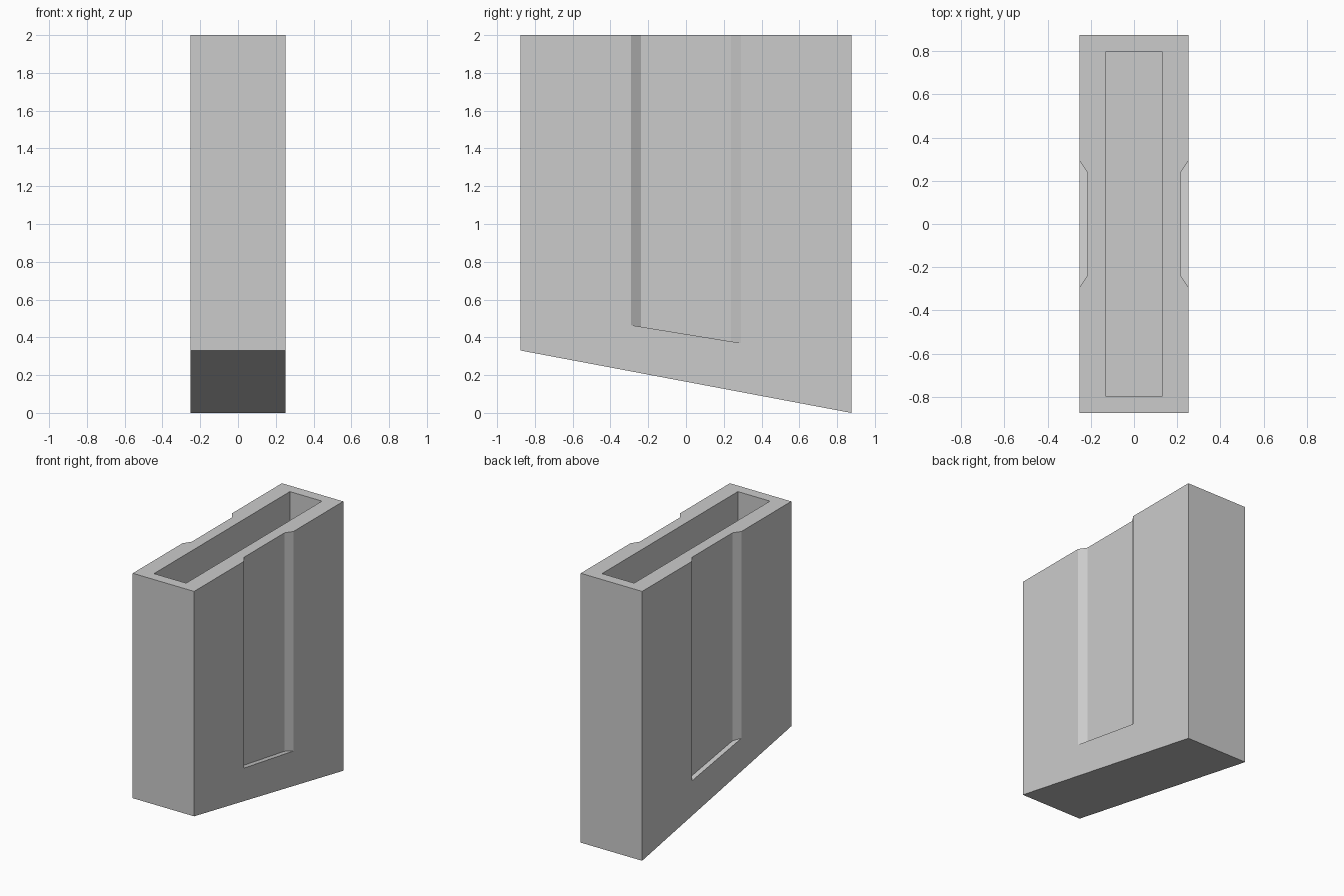
import bpy
import bmesh

if "Cube" in bpy.data.objects:
    bpy.data.objects.remove(bpy.data.objects["Cube"])


def prism(name, plan, base, slope, top):
    """Vertical prism from an xy plan; its underside is z = base + slope * y."""
    bm = bmesh.new()
    low = [bm.verts.new((x, y, base + slope * y)) for x, y in plan]
    high = [bm.verts.new((x, y, top)) for x, y in plan]
    bm.faces.new(low)
    bm.faces.new(high)
    n = len(plan)
    for i in range(n):
        j = (i + 1) % n
        bm.faces.new((low[i], low[j], high[j], high[i]))
    bmesh.ops.recalc_face_normals(bm, faces=bm.faces)
    mesh = bpy.data.meshes.new(name)
    bm.to_mesh(mesh)
    bm.free()
    obj = bpy.data.objects.new(name, mesh)
    bpy.context.collection.objects.link(obj)
    return obj


def rect(hx, hy):
    return [(-hx, -hy), (hx, -hy), (hx, hy), (-hx, hy)]


def cut(target, cutter):
    mod = target.modifiers.new("cut", 'BOOLEAN')
    mod.operation = 'DIFFERENCE'
    mod.solver = 'EXACT'
    mod.object = cutter
    bpy.context.view_layer.objects.active = target
    bpy.ops.object.modifier_apply(modifier=mod.name)
    bpy.data.objects.remove(cutter)


# Tall case with a slanted underside
case = prism("case", rect(0.252, 0.875), 0.165, -0.1886, 2.0)

# Open pocket in the top
cut(case, prism("pocket_cutter", rect(0.132, 0.797), 0.45, 0.0, 2.2))

# Chamfered groove down each side, with a sloping end
for s in (-1, 1):
    plan = [(s * 0.215, -0.237), (s * 0.289, -0.347),
            (s * 0.289, 0.347), (s * 0.215, 0.237)]
    cut(case, prism("groove_cutter", plan, 0.417, -0.163, 2.2))
